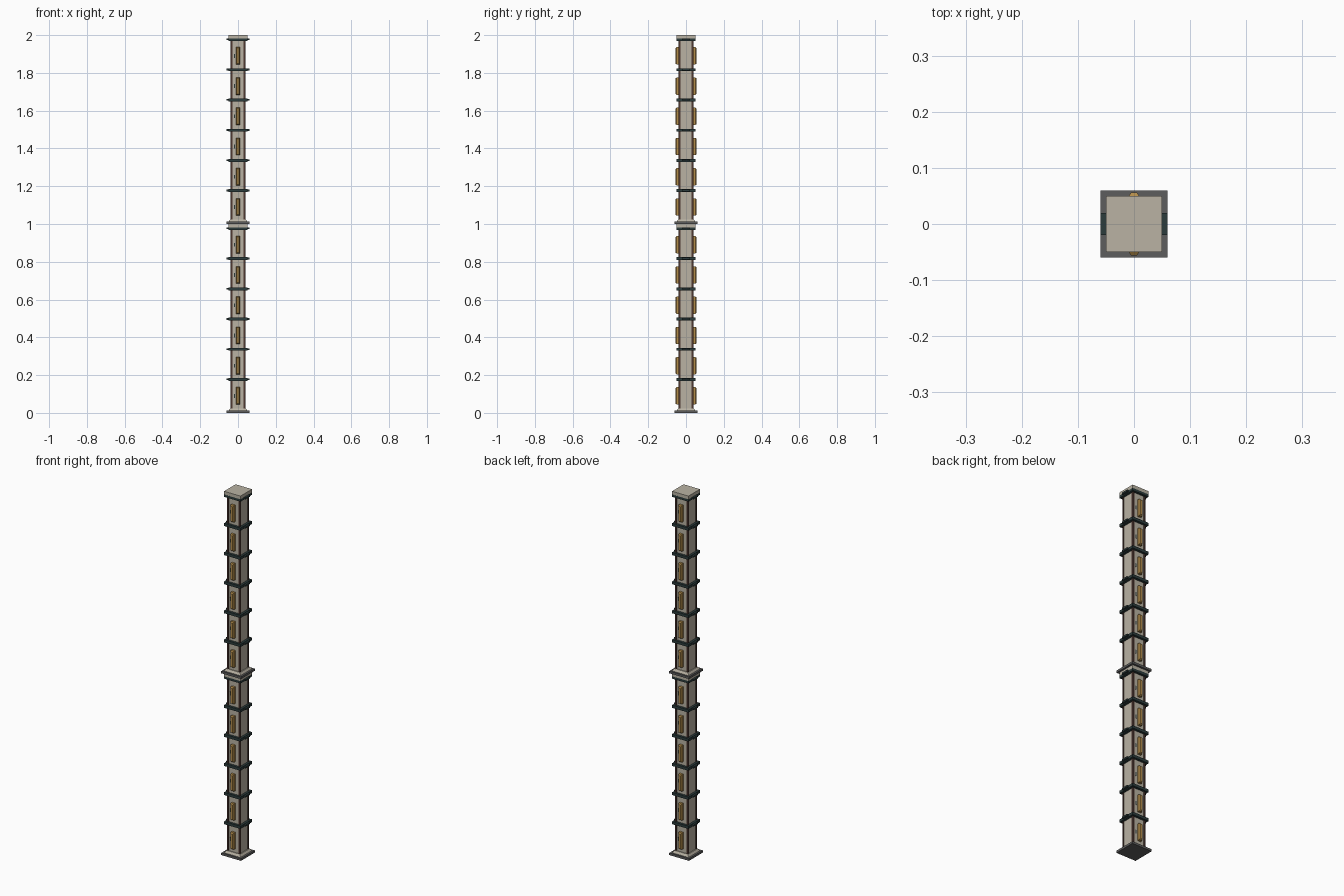
import bpy, bmesh

if "Cube" in bpy.data.objects:
    bpy.data.objects.remove(bpy.data.objects["Cube"])


def mat(name, r, g, b):
    m = bpy.data.materials.new(name)
    m.diffuse_color = (r, g, b, 1)
    m.use_nodes = True
    m.node_tree.nodes["Principled BSDF"].inputs["Base Color"].default_value = m.diffuse_color
    return m


CREAM = mat("cream stone", 0.49, 0.45, 0.37)
GREY = mat("dark grey metal", 0.11, 0.11, 0.11)
TEAL = mat("dark teal metal", 0.025, 0.045, 0.045)
BROWN = mat("dark brown trim", 0.075, 0.038, 0.03)
GOLD = mat("gold lamp", 0.46, 0.27, 0.07)


def frustum(bm, x, y, z0, z1, hx, hy, tx=None, ty=None, cy=None):
    """Box centred on (x, y) with optional smaller top."""
    tx, ty = tx or hx, ty or hy
    lo = [bm.verts.new((x + sx * hx, y + sy * hy, z0))
          for sx, sy in ((-1, -1), (1, -1), (1, 1), (-1, 1))]
    hi = [bm.verts.new((x + sx * tx, y + sy * ty, z1))
          for sx, sy in ((-1, -1), (1, -1), (1, 1), (-1, 1))]
    bm.faces.new(lo[::-1])
    bm.faces.new(hi)
    for i in range(4):
        j = (i + 1) % 4
        bm.faces.new((lo[i], lo[j], hi[j], hi[i]))


def finish(bm, name, material):
    me = bpy.data.meshes.new(name)
    bmesh.ops.recalc_face_normals(bm, faces=bm.faces)
    bm.to_mesh(me)
    bm.free()
    ob = bpy.data.objects.new(name, me)
    me.materials.append(material)
    bpy.context.collection.objects.link(ob)


def lamp(bm, side, zc):
    """Raised lamp: wide at the wall, tapering to a narrow outer face."""
    rings = []
    for hx, hz, y in ((0.01, 0.046, 0.036), (0.01, 0.046, 0.049), (0.005, 0.041, 0.056)):
        rings.append([bm.verts.new((sx * hx, side * y, zc + sz * hz))
                      for sx, sz in ((-1, -1), (1, -1), (1, 1), (-1, 1))])
    bm.faces.new(rings[0][::-1])
    bm.faces.new(rings[2])
    for a, b in zip(rings, rings[1:]):
        for i in range(4):
            j = (i + 1) % 4
            bm.faces.new((a[i], a[j], b[j], b[i]))


for n, base in enumerate((0.0, 1.0)):
    tag = ("lower_", "upper_")[n]

    # foot plate and its step
    bm = bmesh.new()
    frustum(bm, 0, 0, base, base + 0.012, 0.06, 0.06)
    finish(bm, tag + "foot_plate", GREY)
    bm = bmesh.new()
    frustum(bm, 0, 0, base + 0.012, base + 0.024, 0.05, 0.05, 0.042, 0.042)
    finish(bm, tag + "foot_step", CREAM)

    # shaft and cap
    bm = bmesh.new()
    frustum(bm, 0, 0, base + 0.02, base + 0.98, 0.037, 0.037)
    finish(bm, tag + "shaft", CREAM)
    bm = bmesh.new()
    frustum(bm, 0, 0, base + 0.982, base + 1.0, 0.05, 0.05)
    finish(bm, tag + "cap", CREAM)

    # corner trims
    bm = bmesh.new()
    for sx in (-1, 1):
        for sy in (-1, 1):
            frustum(bm, sx * 0.035, sy * 0.035, base + 0.02, base + 0.98, 0.005, 0.005)
    finish(bm, tag + "corner_trims", BROWN)

    # bands with side tabs, lamps and small slots for each segment
    bands, lamps, slots = bmesh.new(), bmesh.new(), bmesh.new()
    for k in range(6):
        zb = base + 0.177 + 0.16 * k
        frustum(bands, 0, 0, zb - 0.008, zb + 0.007, 0.05, 0.05)
        for sx in (-1, 1):
            frustum(bands, sx * 0.052, 0, zb - 0.004, zb + 0.005, 0.008, 0.02)
        zc = base + 0.09 + 0.16 * k
        for sy in (-1, 1):
            lamp(lamps, sy, zc)
            frustum(slots, sy * 0.019, sy * 0.037, zc - 0.01, zc + 0.01, 0.0025, 0.001)
    finish(bands, tag + "bands", TEAL)
    finish(lamps, tag + "lamps", GOLD)
    finish(slots, tag + "slots", TEAL)
